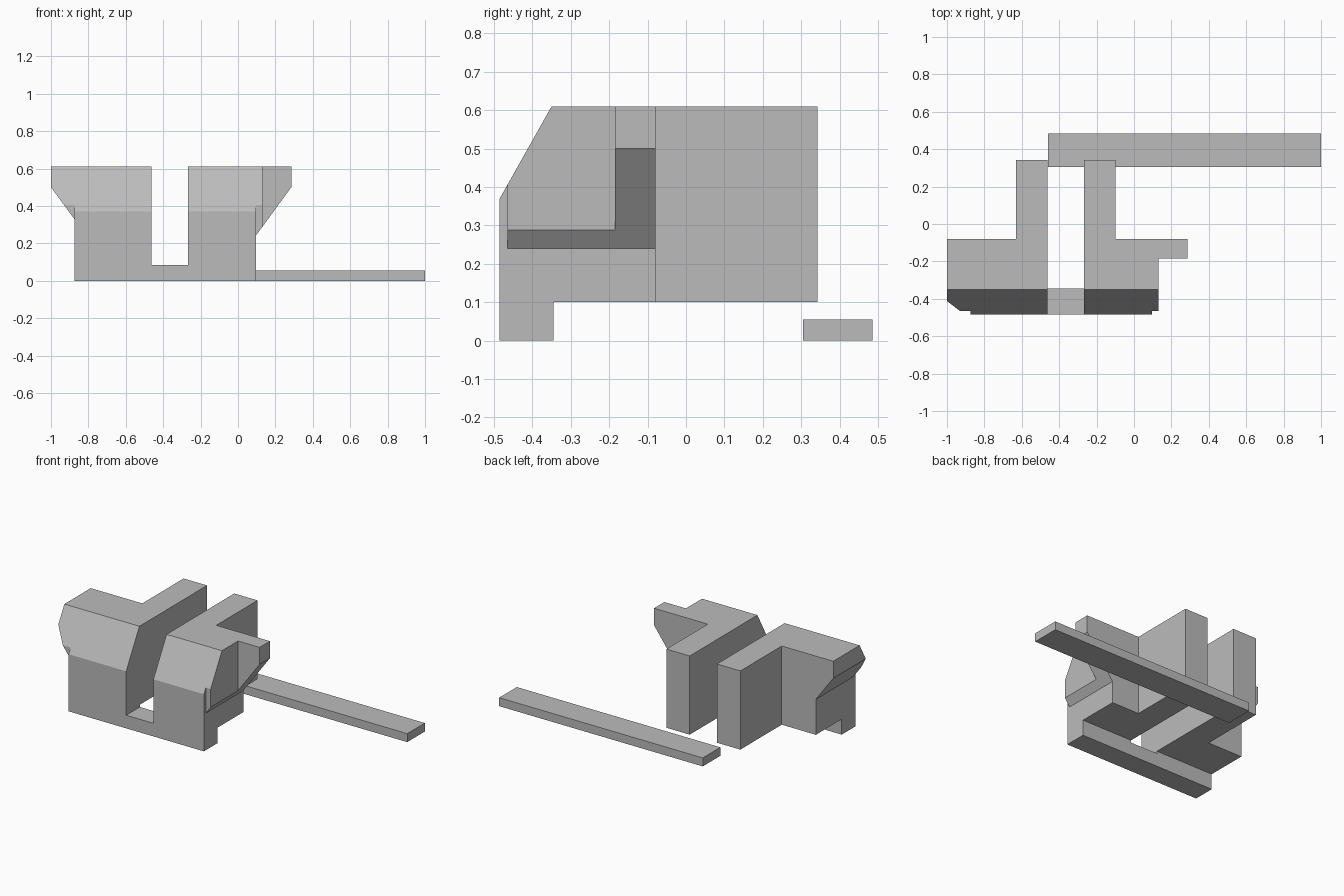
import bpy
import bmesh

cube = bpy.data.objects.get("Cube")
if cube:
    bpy.data.objects.remove(cube, do_unlink=True)

grey = bpy.data.materials.new("plain grey")
grey.use_nodes = True
color = (0.5, 0.5, 0.5, 1)
grey.diffuse_color = color
grey.node_tree.nodes["Principled BSDF"].inputs["Base Color"].default_value = color

# Shared dimensions
FRONT, BACK, TOP = -0.485, 0.343, 0.61
SHOULDER_FRONT, SHOULDER_BACK = -0.465, -0.08
SLOPE_TOP, SLOPE_LOW = (-0.35, TOP), (FRONT, 0.37)
FLOOR = 0.1


def prism(name, outline, axis, start, end, sloped=False):
    """Extrude an outline along x (points are y, z) or y (points are x, z)."""
    bm = bmesh.new()
    place = (lambda p: (start, *p)) if axis == "x" else (lambda p: (p[0], start, p[1]))
    face = bm.faces.new([bm.verts.new(place(p)) for p in outline])
    made = bmesh.ops.extrude_face_region(bm, geom=[face])["geom"]
    step = (end - start, 0, 0) if axis == "x" else (0, end - start, 0)
    bmesh.ops.translate(bm, vec=step, verts=[g for g in made if isinstance(g, bmesh.types.BMVert)])
    if sloped:
        # Trim to the slanted front plane and close the cut
        normal = (0, SLOPE_LOW[1] - TOP, SLOPE_TOP[0] - FRONT)
        cut = bmesh.ops.bisect_plane(
            bm, geom=bm.verts[:] + bm.edges[:] + bm.faces[:], dist=0.0001,
            plane_co=(0, *SLOPE_TOP),
            plane_no=(0, normal[1], -normal[2]) if normal[2] < 0 else normal,
            clear_outer=True)
        edges = [g for g in cut["geom_cut"] if isinstance(g, bmesh.types.BMEdge)]
        bmesh.ops.holes_fill(bm, edges=edges)
    bmesh.ops.recalc_face_normals(bm, faces=bm.faces[:])
    mesh = bpy.data.meshes.new(name)
    bm.to_mesh(mesh)
    bm.free()
    mesh.materials.append(grey)
    obj = bpy.data.objects.new(name, mesh)
    bpy.context.scene.collection.objects.link(obj)
    return obj


def rect(a0, b0, a1, b1):
    return [(a0, b0), (a1, b0), (a1, b1), (a0, b1)]


# Two main blocks with slanted fronts
block = [(FRONT, 0), (-0.345, 0), (-0.345, FLOOR), (SHOULDER_BACK, FLOOR),
         (SHOULDER_BACK, TOP), SLOPE_TOP, SLOPE_LOW]
prism("right_block", block, "x", -0.875, -0.462)
prism("left_block", block, "x", -0.267, 0.095)

# Rear arms
arm = rect(SHOULDER_BACK, FLOOR, BACK, TOP)
prism("right_arm", arm, "x", -0.63, -0.462)
prism("left_arm", arm, "x", -0.267, -0.1)

# Low bridge joining the blocks
prism("bridge", rect(FRONT, 0, -0.345, 0.085), "x", -0.462, -0.267)

# Shoulders with undercut sides
prism("right_shoulder", [(-0.875, 0.33), (-0.875, TOP), (-1, TOP), (-1, 0.5)],
      "y", SHOULDER_FRONT, SHOULDER_BACK, sloped=True)
prism("left_shoulder", [(0.095, 0.24), (0.13, 0.288), (0.13, TOP), (0.095, TOP)],
      "y", SHOULDER_FRONT, SHOULDER_BACK, sloped=True)
prism("left_tab", [(0.13, 0.288), (0.285, 0.5), (0.285, TOP), (0.13, TOP)],
      "y", -0.185, SHOULDER_BACK)

# Long flat bar behind
prism("rear_bar", rect(0.305, 0, 0.485, 0.055), "x", -0.46, 1)
